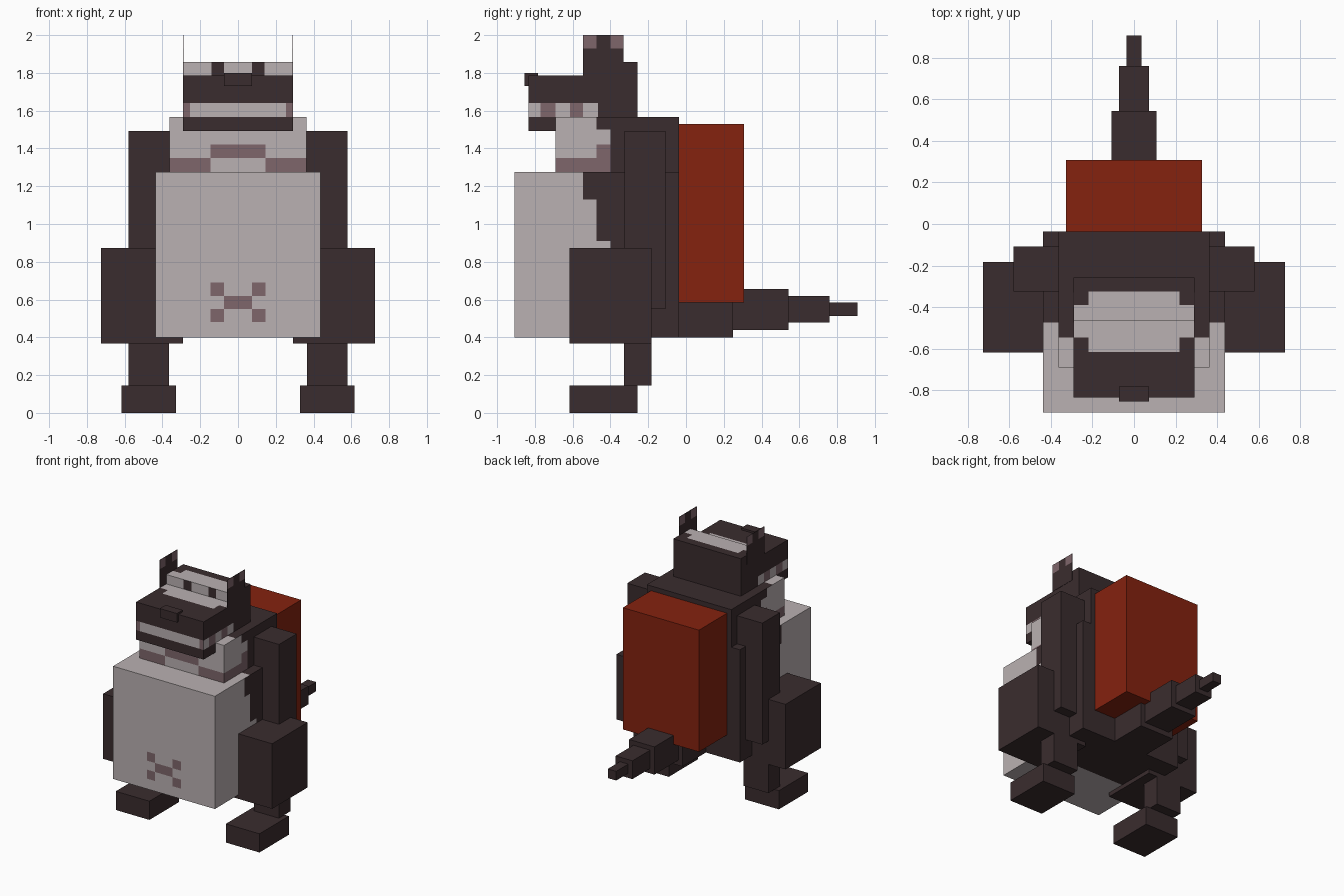
import bpy, bmesh
from mathutils import Vector

if "Cube" in bpy.data.objects:
    bpy.data.objects.remove(bpy.data.objects["Cube"])


def linear(c):
    c /= 255
    return c / 12.92 if c <= 0.04045 else ((c + 0.055) / 1.055) ** 2.4


COLOURS = {
    "dark_brown": (58, 44, 46),
    "pale_grey": (186, 177, 178),
    "mauve": (126, 102, 107),
    "red": (133, 34, 15),
}
MATS = {}
for key, rgb in COLOURS.items():
    MATS[key] = bpy.data.materials.new(key)
    MATS[key].diffuse_color = (*[linear(c) for c in rgb], 1)
DARK, PALE, MAUVE, RED = COLOURS


def box(name, x, y, z, colour=DARK, cuts=((), (), ()), rule=None):
    """Box from ranges, sliced at the cuts and coloured face by face by the rule."""
    bm = bmesh.new()
    bmesh.ops.create_cube(bm, size=1)
    for v in bm.verts:
        for i, (lo, hi) in enumerate((x, y, z)):
            v.co[i] = lo if v.co[i] < 0 else hi
    for axis in range(3):
        normal = Vector((0, 0, 0))
        normal[axis] = 1
        for c in cuts[axis]:
            bmesh.ops.bisect_plane(bm, geom=bm.verts[:] + bm.edges[:] + bm.faces[:],
                                   plane_co=normal * c, plane_no=normal)
    bm.normal_update()
    keys = list(COLOURS) if rule else [colour]
    if rule:
        for f in bm.faces:
            f.material_index = keys.index(rule(f.calc_center_median(), f.normal))
    mesh = bpy.data.meshes.new(name)
    bm.to_mesh(mesh)
    bm.free()
    for k in keys:
        mesh.materials.append(MATS[k])
    ob = bpy.data.objects.new(name, mesh)
    bpy.context.collection.objects.link(ob)
    return ob


def pair(name, x, y, z, **kw):
    box(name + "_right", x, y, z, **kw)
    box(name + "_left", (-x[1], -x[0]), y, z, **kw)


def both(*values):
    return [s * v for v in values for s in (-1, 1)]


# Belly: pale front with a stepped edge and a small bone-shaped mark
def belly_rule(c, n):
    if n.y < -0.5:
        ax = abs(c.x)
        if ax < 0.075 and 0.55 < c.z < 0.62:
            return MAUVE
        if 0.075 < ax < 0.145 and (0.62 < c.z < 0.69 or 0.48 < c.z < 0.55):
            return MAUVE
        return PALE
    if abs(n.x) > 0.5:
        edge = -0.545 if c.z > 1.13 else -0.475 if c.z > 0.91 else -0.40
        return PALE if c.y < edge else DARK
    return PALE if abs(n.z) > 0.5 and c.y < -0.475 else DARK


box("belly", (-0.437, 0.437), (-0.908, -0.037), (0.40, 1.275),
    cuts=(both(0.075, 0.145), (-0.545, -0.475, -0.40),
          (0.48, 0.55, 0.62, 0.69, 0.91, 1.13)), rule=belly_rule)


# Chest: pale throat with a mauve collar
def chest_rule(c, n):
    if n.y < -0.5:
        if abs(c.x) < 0.145:
            return MAUVE if 1.35 < c.z < 1.42 else PALE
        return MAUVE if c.z < 1.35 else PALE
    if abs(n.x) > 0.5:
        if c.y > (-0.475 if c.z > 1.50 else -0.40):
            return DARK
        if c.y < -0.475:
            return MAUVE if c.z < 1.35 else PALE
        return MAUVE if c.z < 1.42 else PALE
    return PALE if abs(n.z) > 0.5 and c.y < -0.545 else DARK


box("chest", (-0.363, 0.363), (-0.69, -0.037), (1.275, 1.567),
    cuts=(both(0.145), (-0.545, -0.475, -0.40), (1.35, 1.42, 1.50)), rule=chest_rule)


# Head: pale brow with dark eyes
def head_rule(c, n):
    if n.y < -0.5:
        return DARK if 0.073 < abs(c.x) < 0.14 else PALE
    if n.z > 0.5 and c.y < -0.325 and (abs(c.x) < 0.22 or c.y < -0.39):
        return PALE
    return DARK


box("head", (-0.29, 0.29), (-0.467, -0.258), (1.567, 1.858),
    cuts=(both(0.073, 0.14, 0.22), (-0.39, -0.325), ()), rule=head_rule)


# Snout: pale tooth band around the mouth, pale bridge on top
def snout_rule(c, n):
    if n.z > 0.5:
        return PALE if c.y > -0.615 and (abs(c.x) < 0.22 or c.y > -0.545) else DARK
    if abs(n.z) > 0.5 or not 1.567 < c.z < 1.64:
        return DARK
    if abs(n.x) > 0.5:
        return MAUVE if -0.77 < c.y < -0.69 or -0.615 < c.y < -0.545 else PALE
    return MAUVE if abs(c.x) > 0.255 else PALE


box("snout", (-0.29, 0.29), (-0.835, -0.467), (1.493, 1.785),
    cuts=(both(0.22, 0.255), (-0.77, -0.69, -0.615, -0.545), (1.567, 1.64)),
    rule=snout_rule)
box("nose", (-0.073, 0.073), (-0.855, -0.783), (1.73, 1.80))

# Flat ears with mauve tips
pair("ear", (0.288, 0.292), (-0.545, -0.33), (1.785, 2.0),
     cuts=((), (-0.475, -0.40), (1.93,)),
     rule=lambda c, n: MAUVE if c.z > 1.93 and abs(c.y + 0.4375) > 0.0375 else DARK)

# Arms and legs
pair("arm", (0.363, 0.58), (-0.325, -0.108), (0.55, 1.493))
pair("thigh", (0.29, 0.726), (-0.618, -0.183), (0.368, 0.873))
pair("shin", (0.365, 0.58), (-0.327, -0.183), (0.145, 0.368))
pair("foot", (0.328, 0.617), (-0.618, -0.258), (0.0, 0.145))

# Backpack
box("backpack", (-0.327, 0.327), (-0.037, 0.308), (0.585, 1.53), colour=RED)

# Tapering tail: half width, y range, z range
tail = [(0.145, (-0.037, 0.25), (0.40, 0.69)),
        (0.109, (0.25, 0.543), (0.44, 0.655)),
        (0.072, (0.543, 0.76), (0.478, 0.62)),
        (0.036, (0.76, 0.908), (0.514, 0.585))]
for i, (w, y, z) in enumerate(tail):
    box(f"tail_{i + 1}", (-w, w), y, z)

for m in bpy.data.materials:
    if m.users and not m.is_grease_pencil:
        m.use_nodes = True
        m.node_tree.nodes["Principled BSDF"].inputs["Base Color"].default_value = m.diffuse_color
